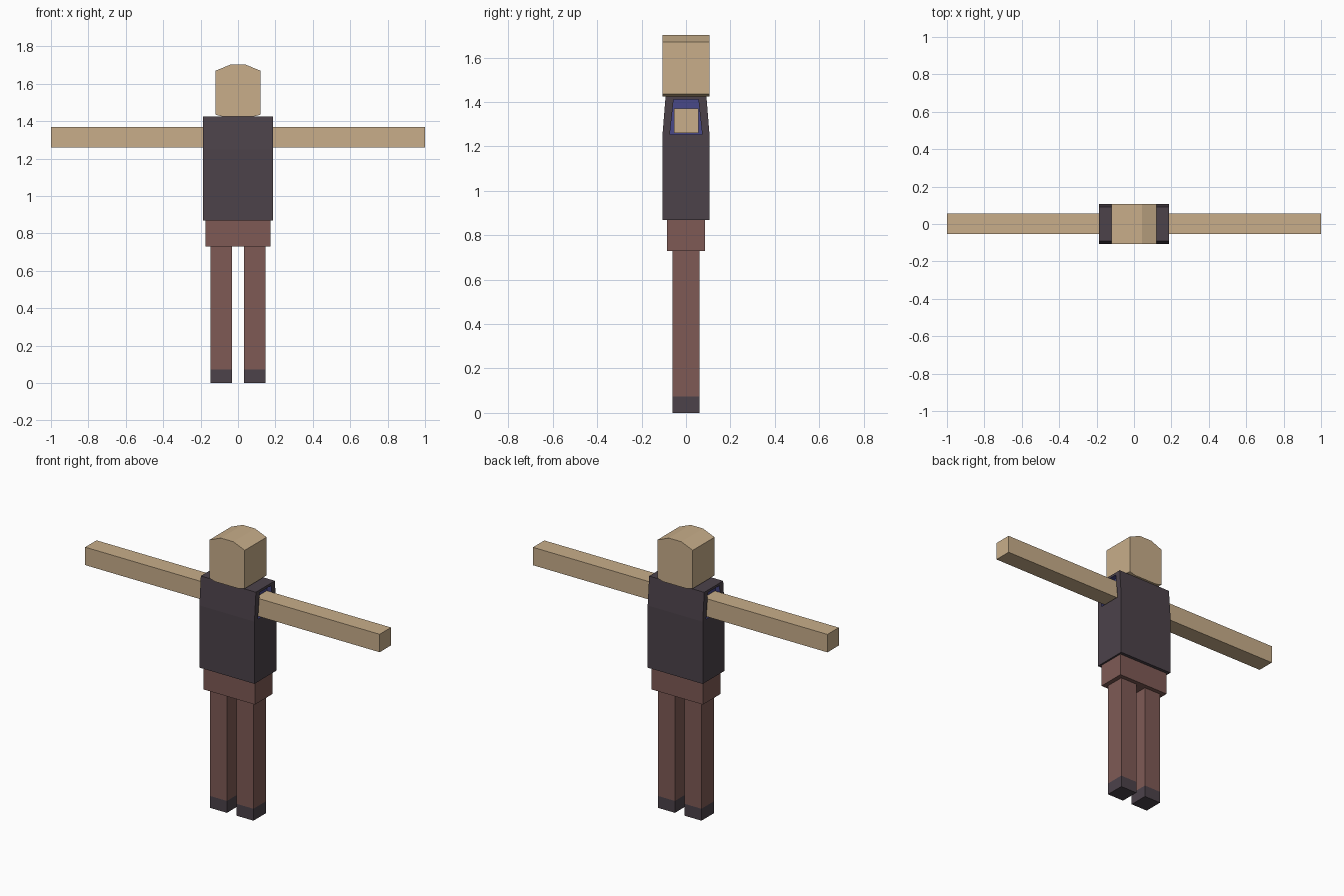
import bpy
import bmesh

if "Cube" in bpy.data.objects:
    bpy.data.objects.remove(bpy.data.objects["Cube"])


def material(name, rgb):
    m = bpy.data.materials.new(name)
    lin = [((c / 255 + 0.055) / 1.055) ** 2.4 for c in rgb]
    m.diffuse_color = (*lin, 1)
    m.use_nodes = True
    m.node_tree.nodes["Principled BSDF"].inputs["Base Color"].default_value = m.diffuse_color
    return m


skin = material("tan skin", (200, 174, 138))
brown = material("brown trousers", (126, 90, 85))
dark = material("dark shirt", (76, 66, 74))
blue = material("blue lining", (72, 72, 136))


def finish(name, bm, *mats):
    bmesh.ops.recalc_face_normals(bm, faces=bm.faces[:])
    mesh = bpy.data.meshes.new(name)
    bm.to_mesh(mesh)
    bm.free()
    for m in mats:
        mesh.materials.append(m)
    obj = bpy.data.objects.new(name, mesh)
    bpy.context.collection.objects.link(obj)
    return obj


def box(name, x, y, z, mat):
    """Box from (min, max) pairs."""
    bm = bmesh.new()
    bmesh.ops.create_cube(bm, size=1)
    for v in bm.verts:
        v.co = [r[0] if c < 0 else r[1] for c, r in zip(v.co, (x, y, z))]
    return finish(name, bm, mat)


def extrude_profile(bm, points, start, move):
    face = bm.faces.new([bm.verts.new(start(a, b)) for a, b in points])
    ext = bmesh.ops.extrude_face_region(bm, geom=[face])
    verts = [g for g in ext["geom"] if isinstance(g, bmesh.types.BMVert)]
    bmesh.ops.translate(bm, verts=verts, vec=move)


# Legs, shoes and arms
for side, s in (("left", -1), ("right", 1)):
    xs = sorted((s * 0.033, s * 0.147))
    box(side + "_leg", xs, (-0.06, 0.06), (0.073, 0.74), brown)
    box(side + "_shoe", xs, (-0.06, 0.06), (0, 0.073), dark)
    box(side + "_arm", sorted((s * 0.15, s * 1.0)), (-0.054, 0.056),
        (1.26, 1.37), skin)

# Hips
box("hips", (-0.175, 0.175), (-0.086, 0.086), (0.73, 0.875), brown)

# Head with a faceted crown and a bevelled chin
bm = bmesh.new()
half = [(0.08, 1.424), (0.12, 1.435), (0.12, 1.67), (0.042, 1.702)]
extrude_profile(bm, half + [(-x, z) for x, z in reversed(half)],
                lambda x, z: (x, -0.106, z), (0, 0.212, 0))
finish("head", bm, skin)

# Torso tapering at the shoulders, with recessed armholes
bm = bmesh.new()
rings = []
for z, d in ((0.868, 0.106), (1.25, 0.106), (1.425, 0.092)):
    rings.append([bm.verts.new(p) for p in (
        (-0.188, -d, z), (0.186, -d, z), (0.186, d, z), (-0.188, d, z))])
for a, b in zip(rings, rings[1:]):
    for i in range(4):
        j = (i + 1) % 4
        bm.faces.new((a[i], a[j], b[j], b[i]))
bm.faces.new(rings[0][::-1])
bm.faces.new(rings[-1])
bmesh.ops.recalc_face_normals(bm, faces=bm.faces[:])
holes = [f for f in bm.faces
         if abs(f.normal.x) > 0.9 and f.calc_center_median().z > 1.25]
bmesh.ops.inset_individual(bm, faces=holes, thickness=0.02)
for f in holes:
    for v in f.verts:
        top = v.co.z > 1.33
        v.co.z = 1.41 if top else 1.253
        v.co.y = (0.056 if top else 0.073) * (1 if v.co.y > 0 else -1)
walls = bmesh.ops.inset_individual(bm, faces=holes, thickness=0, depth=-0.03)
for f in holes + walls["faces"]:
    f.material_index = 1
finish("torso", bm, dark, blue)
